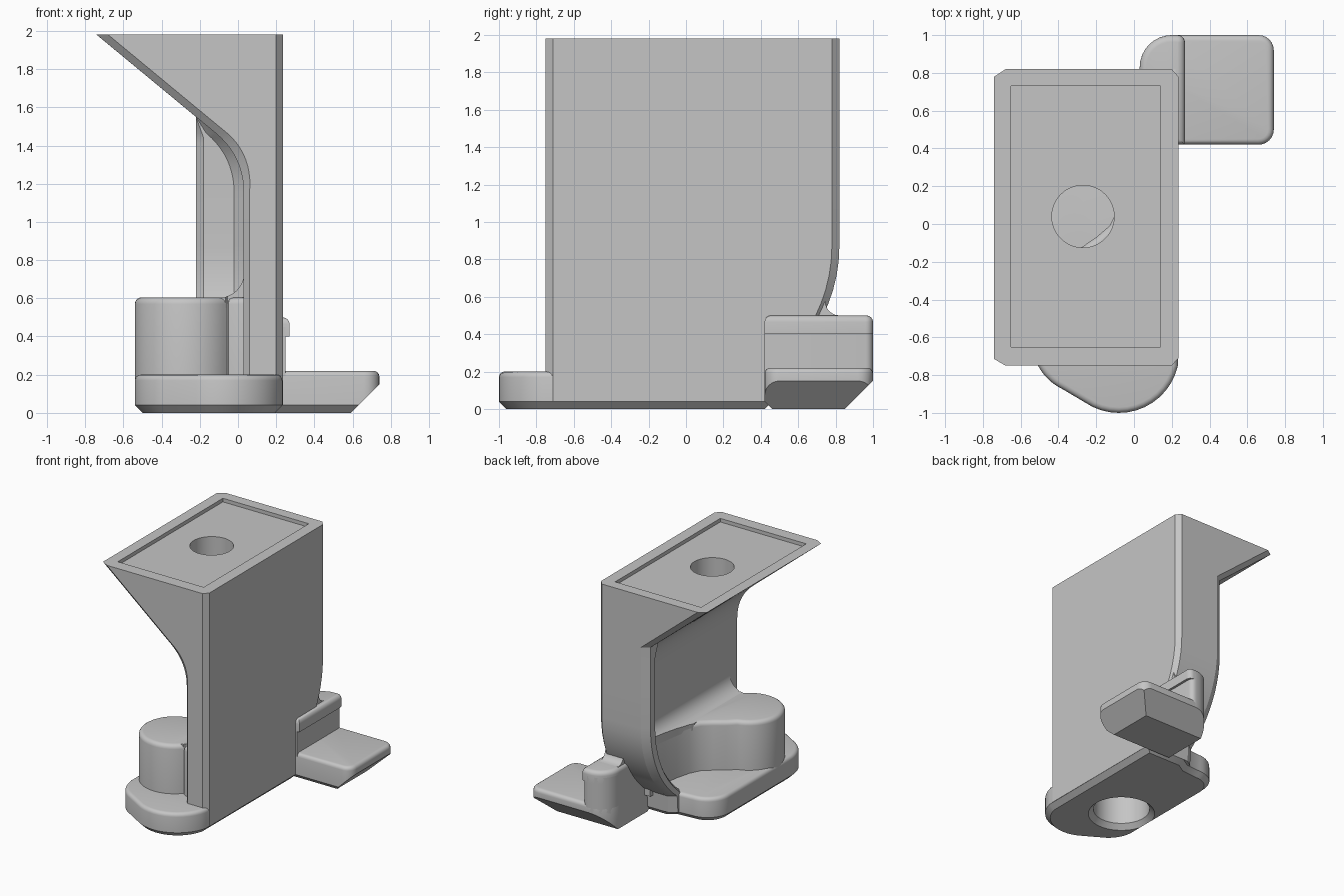
import bpy, bmesh
from math import sin, cos, radians

cube = bpy.data.objects.get("Cube")
if cube:
    bpy.data.objects.remove(cube, do_unlink=True)

grey = bpy.data.materials.new("plain_grey")
grey.use_nodes = True
COLOUR = (0.56, 0.56, 0.56, 1)
grey.diffuse_color = COLOUR
grey.node_tree.nodes["Principled BSDF"].inputs["Base Color"].default_value = COLOUR


def arc(cx, cy, r, a0, a1, n=12):
    """Points on a circle, angles in degrees."""
    angles = [radians(a0 + (a1 - a0) * i / n) for i in range(n + 1)]
    return [(cx + r * cos(a), cy + r * sin(a)) for a in angles]


def loft(name, sections, top_round=0, bottom_cut=0, planes=()):
    """Join equal-count rings, cap them, soften the rims, slice by planes."""
    bm = bmesh.new()
    rings = [[bm.verts.new(p) for p in ring] for ring in sections]
    n = len(rings[0])
    for low, high in zip(rings, rings[1:]):
        for i in range(n):
            j = (i + 1) % n
            bm.faces.new((low[i], low[j], high[j], high[i]))
    bottom = bm.faces.new(rings[0][::-1])
    top = bm.faces.new(rings[-1])
    bmesh.ops.recalc_face_normals(bm, faces=bm.faces[:])
    top_edges, bottom_edges = list(top.edges), list(bottom.edges)
    if top_round:
        bmesh.ops.bevel(bm, geom=top_edges, offset=top_round, segments=4,
                        profile=0.5, affect='EDGES', clamp_overlap=False)
    if bottom_cut:
        bmesh.ops.bevel(bm, geom=bottom_edges, offset=bottom_cut, segments=1,
                        affect='EDGES', clamp_overlap=False)
    for point, normal in planes:
        sliced = bmesh.ops.bisect_plane(
            bm, geom=bm.verts[:] + bm.edges[:] + bm.faces[:], plane_co=point,
            plane_no=normal, clear_outer=True)
        rim = [e for e in sliced["geom_cut"] if isinstance(e, bmesh.types.BMEdge)]
        bmesh.ops.contextual_create(bm, geom=rim)
        bmesh.ops.recalc_face_normals(bm, faces=bm.faces[:])
    mesh = bpy.data.meshes.new(name)
    bm.to_mesh(mesh)
    bm.free()
    mesh.materials.append(grey)
    ob = bpy.data.objects.new(name, mesh)
    bpy.context.collection.objects.link(ob)
    return ob


def prism(name, outline, z0, z1, top_round=0, bottom_cut=0, planes=()):
    return loft(name, [[(x, y, z) for x, y in outline] for z in (z0, z1)],
                top_round, bottom_cut, planes)


def select(ob):
    bpy.ops.object.select_all(action='DESELECT')
    ob.select_set(True)
    bpy.context.view_layer.objects.active = ob


def cut(ob, cutter, operation='DIFFERENCE'):
    mod = ob.modifiers.new("cut", 'BOOLEAN')
    mod.operation, mod.solver, mod.object = operation, 'EXACT', cutter
    select(ob)
    bpy.ops.object.modifier_apply(modifier=mod.name)


def smooth(ob):
    select(ob)
    bpy.ops.object.shade_smooth_by_angle(angle=radians(28))


def interpolate(points, z):
    for (z0, v0), (z1, v1) in zip(points, points[1:]):
        if z <= z1:
            return v0 + (v1 - v0) * (z - z0) / (z1 - z0)
    return points[-1][1]


# Upright wall: inner face flares out at the top, back bends in at the foot
flare = [(0.04, 0.03)]
for i in range(11):
    t = i / 10
    flare.append((1.15 * (1 - t) ** 2 + 2.686 * t * (1 - t) + 1.465 * t * t,
                  0.03 - 0.147 * t * t))
flare += [(1.55, -0.22), (1.98, -0.74)]
back = [(0.04, 0.46)] + [(0.87 - 0.9 * sin(radians(a)),
                          0.82 - 0.98 * (1 - cos(radians(a))))
                         for a in range(50, -1, -5)] + [(1.98, 0.82)]
levels = sorted({round(z, 4) for z, _ in flare + back})


def wall_section(z):
    inner, rear = interpolate(flare, z), interpolate(back, z)
    rib = min(-0.22, inner - 0.0005)
    edge = min(0.04, 0.3 * (inner - rib))
    corner = min(0.05, 0.5 * (inner - rib))
    lead = 0.03 + 0.03 * min(1, max(0, (z - 1.15) / 0.3))
    return [(x, y, z) for x, y in (
        (0.2, -0.75), (0.235, -0.71), (0.235, rear - 0.04), (0.2, rear),
        (rib + 0.06, rear), (rib, rear - 0.04), (rib, rear - 0.14 + edge),
        (rib + edge, rear - 0.14), (inner - corner, rear - 0.14),
        (inner, rear - 0.14 - corner), (inner, -0.715), (inner + lead, -0.75))]


wall = loft("upright_wall", [wall_section(z) for z in levels])

# Shallow tray and drilled hole in the top
tray = prism("tray_cutter", [(-0.65, -0.65), (0.14, -0.65), (0.14, 0.73),
                             (-0.65, 0.73)], 1.95, 2.1)
drill = prism("drill_cutter", arc(-0.27, 0.04, 0.165, 0, 352.5, 47), 1.2, 2.1)
for cutter in (tray, drill):
    cut(wall, cutter)

# Foot plate with rounded nose
foot = prism("foot_plate",
             [(0.235, 0.46), (-0.12, 0.46), (-0.2, 0.41)]
             + arc(-0.34, 0.2, 0.2, 90, 180)
             + arc(-0.26, -0.62, 0.28, 180, 244)
             + arc(-0.08, -0.68, 0.32, 244, 347), 0, 0.2, 0.03, 0.04)

# Round boss that sweeps back along the wall
boss_outline = ([(0.08, -0.69), (0.0, -0.66), (-0.05, -0.635)]
                + arc(-0.27, -0.445, 0.27, -38, -255, 32)
                + [(-0.28, -0.125), (-0.2, -0.07), (-0.13, -0.01), (-0.085, 0.08),
                   (-0.055, 0.2), (-0.035, 0.34), (-0.02, 0.5), (0.08, 0.5)])
boss = prism("boss", boss_outline, 0.15, 0.605, 0.035)

# Concave fillet between boss and wall, trimmed to the boss outline
curve = arc(-0.1, 0.735, 0.132, -90, 0)
fillet = loft("boss_fillet", [[(x, y, z) for x, z in curve + [(0.1, 0.735), (0.1, 0.55),
                                                             (-0.1, 0.55)]]
                              for y in (-0.62, 0.55)])
trim = prism("fillet_trim", boss_outline, 0.5, 0.9)
cut(fillet, trim, 'INTERSECT')

# Socket bored up from below with a chamfered mouth
bore = loft("bore_cutter", [[(x, y, z) for x, y in arc(-0.25, -0.45, r, 0, 352.5, 47)]
                            for r, z in ((0.27, -0.01), (0.22, 0.04), (0.22, 0.5))])
for part in (foot, boss):
    cut(part, bore)

# Side tab, sliced underneath toward its outer, rear and front edges
tab_outline = ([(0.03, 0.42)] + arc(0.66, 0.5, 0.08, -90, 0, 6)
               + arc(0.66, 0.92, 0.08, 0, 90, 6) + arc(0.2, 0.83, 0.17, 90, 180, 8))
tab = prism("side_tab", tab_outline, 0, 0.22, 0.03, 0,
            [((0.59, 0, 0), (1, 0, -1)), ((0, 0.85, 0), (0, 1, -1)),
             ((0, 0.46, 0), (0, -1, -1))])


# Raised stop behind the tab, with an overhanging lip
def stop_outline(right):
    return ([(0.03, 0.42), (right, 0.42)] + arc(right - 0.04, 0.96, 0.04, 0, 90, 5)
            + arc(0.2, 0.83, 0.17, 90, 180, 8))


stop = prism("rear_stop", stop_outline(0.25), 0.15, 0.45)
lip = prism("stop_lip", stop_outline(0.27), 0.4, 0.5, 0.035)

# Small fillet where the stop meets the back of the wall
stop_curve = arc(0.82, 0.575, 0.075, 180, 270, 6) + [(0.82, 0.45), (0.66, 0.45), (0.7, 0.575)]
stop_fillet = loft("stop_fillet", [[(x, y, z) for y, z in stop_curve]
                                   for x in (0.05, 0.22)])

for cutter in (tray, drill, bore, trim):
    bpy.data.objects.remove(cutter, do_unlink=True)
for part in (wall, foot, boss, fillet, tab, stop, lip, stop_fillet):
    smooth(part)
